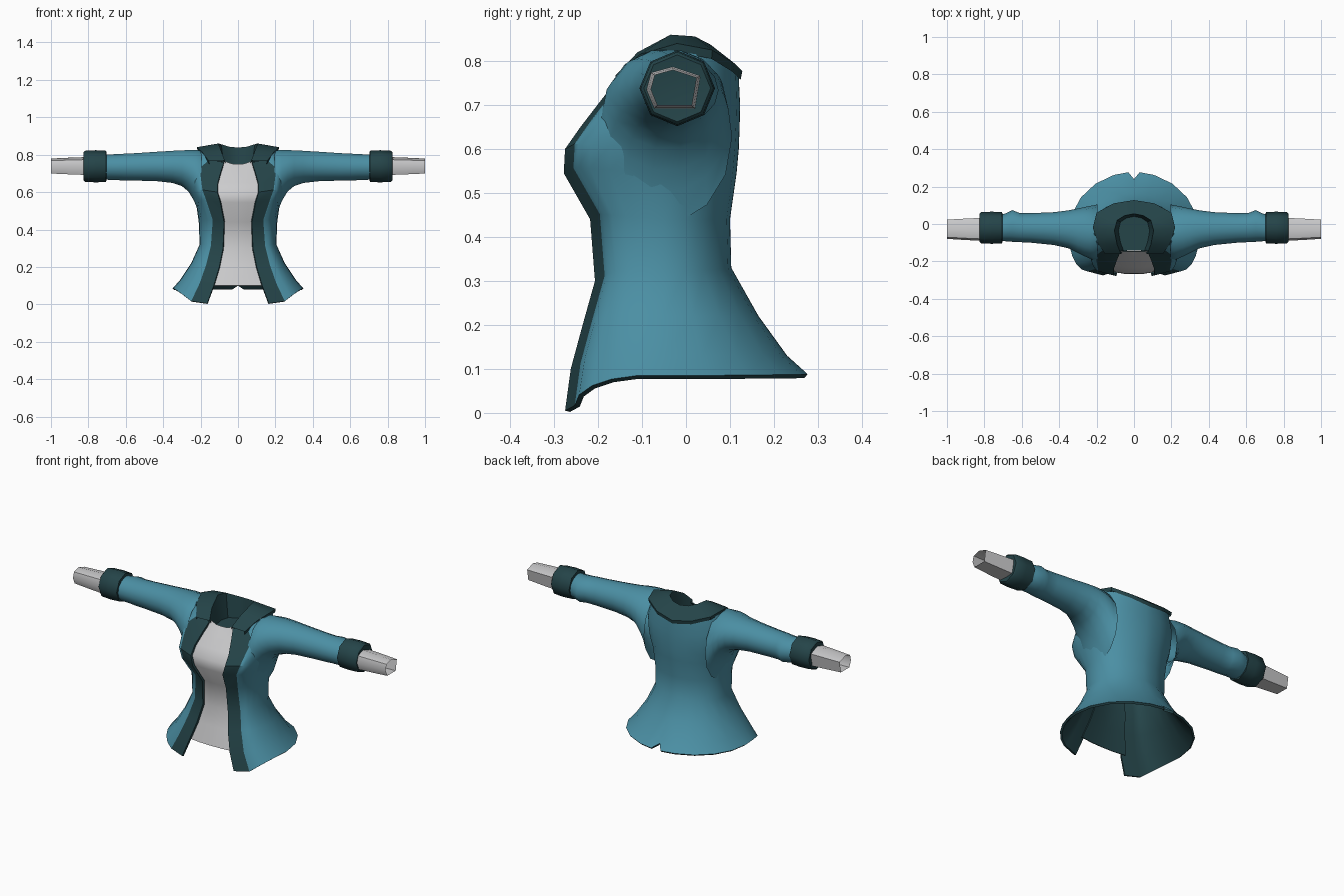
import bpy, math
from math import sin, cos, pi, radians

if "Cube" in bpy.data.objects:
    bpy.data.objects.remove(bpy.data.objects["Cube"])


def material(name, rgb):
    m = bpy.data.materials.new(name)
    m.diffuse_color = (*rgb, 1)
    m.use_nodes = True
    m.node_tree.nodes["Principled BSDF"].inputs["Base Color"].default_value = m.diffuse_color
    return m


TEAL = material("teal cloth", (0.07, 0.275, 0.37))
DARK = material("dark teal trim", (0.018, 0.058, 0.066))
GREY = material("pale grey shirt", (0.60, 0.60, 0.61))


def grid(name, rows, mats, closed=False, thick=0, trim_cols=0, cap=False, angle=35):
    """Loft rows of points, mirror across x, optionally thicken with a dark lining."""
    n = len(rows[0])
    verts = [p for r in rows for p in r]
    faces, idx = [], []
    for r in range(len(rows) - 1):
        for c in range(n if closed else n - 1):
            d = (c + 1) % n
            faces.append((r*n + c, r*n + d, (r+1)*n + d, (r+1)*n + c))
            idx.append(1 if c < trim_cols else 0)
    if cap:
        faces.append(tuple((len(rows) - 1)*n + c for c in range(n)))
        idx.append(0)
    me = bpy.data.meshes.new(name)
    me.from_pydata(verts, [], faces)
    for m in mats:
        me.materials.append(m)
    me.polygons.foreach_set("material_index", idx)
    ob = bpy.data.objects.new(name, me)
    bpy.context.collection.objects.link(ob)
    mir = ob.modifiers.new("mirror", 'MIRROR')
    mir.use_clip = True
    if thick:
        s = ob.modifiers.new("lining", 'SOLIDIFY')
        s.thickness, s.offset = thick, -1
        s.material_offset = s.material_offset_rim = 1
    bpy.ops.object.select_all(action='DESELECT')
    ob.select_set(True)
    bpy.context.view_layer.objects.active = ob
    bpy.ops.object.convert(target='MESH')
    bpy.ops.object.shade_smooth_by_angle(angle=radians(angle))
    return ob


# Jacket body levels: z front, z side, z back, trim inner x, trim outer x,
# half width, front y, side y, back y
LEVELS = [
    (.005, .085, .088, .165, .25, .35, -.275, -.05, .278),
    (.10, .13, .13, .13, .205, .31, -.262, -.05, .23),
    (.20, .22, .22, .10, .17, .25, -.235, -.05, .165),
    (.30, .32, .33, .08, .145, .205, -.207, -.05, .103),
    (.44, .44, .44, .075, .135, .21, -.218, -.05, .10),
    (.545, .545, .545, .095, .17, .225, -.278, -.06, .115),
    (.60, .60, .60, .11, .19, .245, -.275, -.06, .12),
    (.65, .65, .65, .108, .197, .25, -.24, -.05, .122),
    (.715, .73, .70, .09, .205, .25, -.19, -.04, .123),
    (.76, .825, .765, .075, .155, .215, -.155, -.02, .12),
]
rows = []
for zf, zs, zb, ix, tx, w, yi, ys, yb in LEVELS:
    yt = yi + .022
    row = [(ix, yi, zf)]
    for a in (0, 18, 36, 54, 72):
        s, c = sin(radians(a)), cos(radians(a))
        row.append((tx + (w - tx)*s, ys + (yt - ys)*c, zf + .012*c + (zs - zf)*s))
    for a in (0, 18, 36, 54, 72, 85, 90):
        s, c = sin(radians(a)), cos(radians(a))
        row.append((w*c if a < 90 else 0, ys + (yb - ys)*s, zs + (zb - zs)*s*s))
    rows.append(row)
rows[0][-1] = (0, .24, .108)      # small slit in the back hem
grid("jacket_body", rows, [TEAL, DARK], thick=.012, trim_cols=1)

# Shirt front panel behind the trim
rows = []
for zf, zs, zb, ix, tx, w, yi, ys, yb in LEVELS[1:9]:
    hw = ix + .015
    rows.append([(0, yi + .01, zf), (hw*.5, yi + .012, zf), (hw, yi + .022, zf)])
rows.append([(0, -.148, .75), (.035, -.148, .752), (.07, -.145, .765)])
grid("shirt_front", rows, [GREY, DARK], thick=.006)

# Collar: wraps from the lapel notch round the neck, with a dark neck lining
outer = [(.155, -.16, .765), (.192, -.105, .815), (.22, -.02, .84),
         (.20, .06, .825), (.11, .11, .795), (0, .128, .777)]
inner = [(.07, -.16, .768), (.09, -.11, .82), (.105, -.035, .86),
         (.09, .02, .856), (.05, .045, .843), (0, .055, .838)]
grid("collar", [
    [(x*.98, y*.97, z - .02) for x, y, z in outer],
    outer,
    inner,
    [(x*.8, -.04 + (y + .04)*.85, .72) for x, y, z in inner],
    [(0, -.04 + (y + .04)*.85, .72) for x, y, z in inner],
], [DARK])

# Sleeves: x, bottom z, top z, front y, back y
SLEEVE = [
    (.195, .43, .825, -.20, .105), (.215, .50, .828, -.195, .10),
    (.235, .55, .828, -.185, .097), (.265, .60, .827, -.172, .09),
    (.30, .63, .826, -.155, .083), (.35, .647, .823, -.13, .073),
    (.43, .656, .818, -.112, .063), (.55, .66, .81, -.10, .058),
    (.61, .661, .807, -.097, .058), (.65, .662, .805, -.095, .074),
    (.69, .664, .803, -.092, .055), (.74, .667, .80, -.09, .05),
]
rows = []
for x, zb, zt, y0, y1 in SLEEVE:
    rows.append([(x, (y0 + y1)/2 + (y1 - y0)/2*cos(2*pi*i/14),
                  (zb + zt)/2 + (zt - zb)/2*sin(2*pi*i/14)) for i in range(14)])
grid("sleeves", rows, [TEAL], closed=True, angle=50)

# Cuffs: eight-sided bands
rows = [[(x, -.02 + r*cos(pi*i/4), .738 + r*sin(pi*i/4)) for i in range(8)]
        for x, r in ((.703, .066), (.705, .083), (.76, .086), (.818, .083), (.825, .076), (.82, .045))]
grid("cuffs", rows, [DARK], closed=True, cap=True, angle=50)

# Shirt sleeve ends: open tapered tubes
ring = [(.03, .765), (-.03, .785), (-.077, .772), (-.087, .735), (-.07, .694), (.018, .694)]
rows = [[(x, -.025 + (y + .025)*k, .74 + (z - .74)*k) for y, z in ring]
        for x, k in ((.80, 1.06), (.90, .98), (1.0, .88))]
grid("shirt_sleeves", rows, [GREY], closed=True, angle=40)
